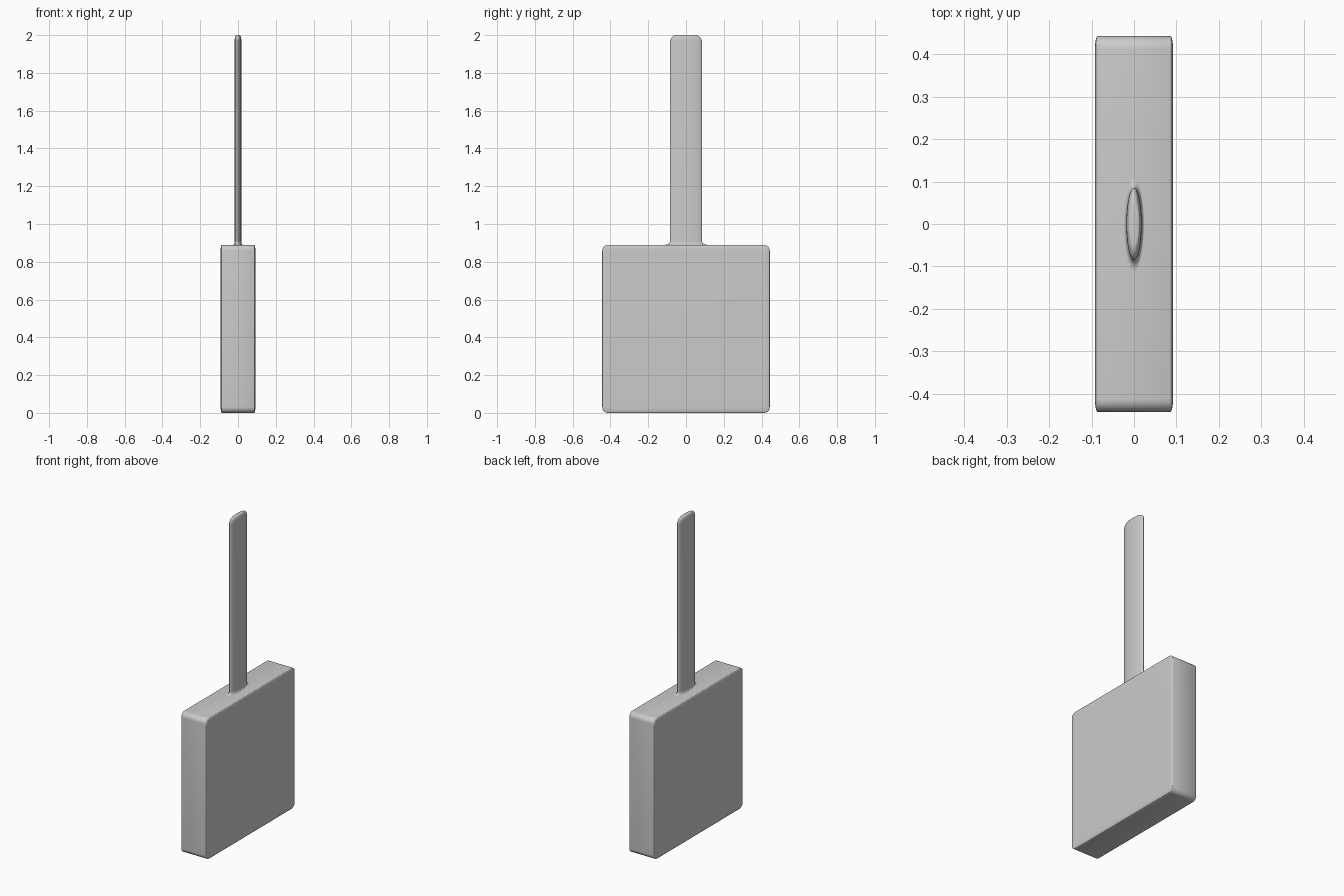
import bpy, bmesh, math

if "Cube" in bpy.data.objects:
    bpy.data.objects.remove(bpy.data.objects["Cube"])


def finish(name, bm):
    bmesh.ops.recalc_face_normals(bm, faces=bm.faces)
    mesh = bpy.data.meshes.new(name)
    bm.to_mesh(mesh)
    bm.free()
    obj = bpy.data.objects.new(name, mesh)
    bpy.context.collection.objects.link(obj)
    bpy.ops.object.select_all(action='DESELECT')
    obj.select_set(True)
    bpy.context.view_layer.objects.active = obj
    bpy.ops.object.shade_smooth_by_angle(angle=math.radians(35))
    return obj


# Block: unit cube bevelled before scaling, so the rounding is thin along x
bm = bmesh.new()
bmesh.ops.create_cube(bm, size=1)
bmesh.ops.bevel(bm, geom=bm.edges[:], offset=0.035, segments=8,
                profile=0.5, affect='EDGES')
bmesh.ops.scale(bm, vec=(0.184, 0.887, 0.89), verts=bm.verts)
bmesh.ops.translate(bm, vec=(0, 0, 0.445), verts=bm.verts)
finish("block_head", bm)

# Handle: flattened lathe with a flared foot and a rounded top
RX, RY, SIDES = 0.018, 0.085, 64
profile = [(1.34, 0.87)]
for i in range(7):  # concave flare into the block
    a = math.radians(90 * i / 6)
    profile.append((1.3 - 0.3 * math.sin(a), 0.91 - 0.02 * math.cos(a)))
for i in range(9):  # rounded top edge
    a = math.radians(90 * i / 8)
    profile.append((0.55 + 0.45 * math.cos(a), 1.965 + 0.035 * math.sin(a)))

bm = bmesh.new()
rings = []
for r, z in profile:
    rings.append([bm.verts.new((r * RX * math.cos(2 * math.pi * k / SIDES),
                                r * RY * math.sin(2 * math.pi * k / SIDES), z))
                  for k in range(SIDES)])
for lo, hi in zip(rings, rings[1:]):
    for k in range(SIDES):
        n = (k + 1) % SIDES
        bm.faces.new((lo[k], lo[n], hi[n], hi[k]))
bm.faces.new(rings[0][::-1])
bm.faces.new(rings[-1])
finish("handle", bm)
